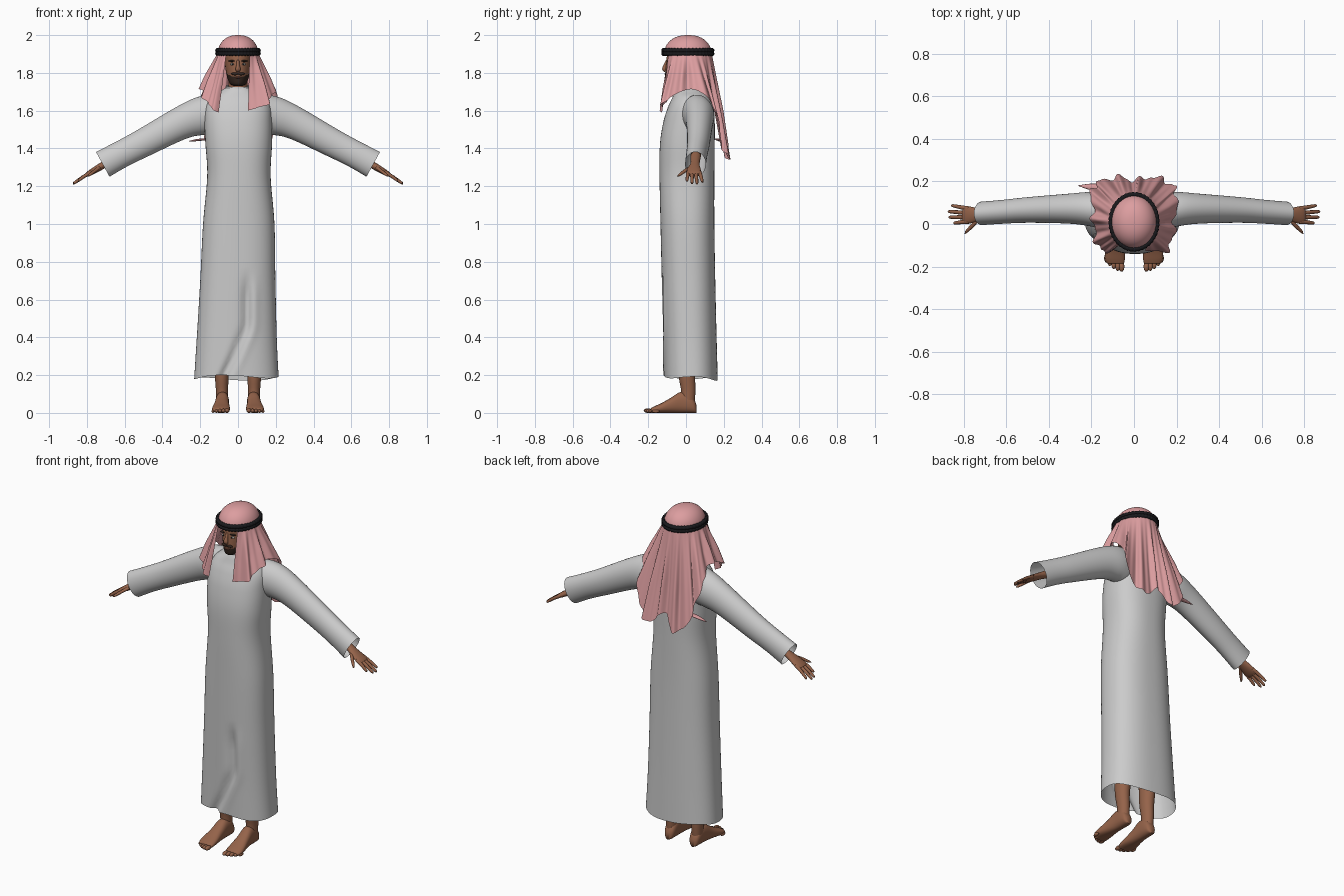
import bpy, bmesh, math
from mathutils import Vector, Matrix

default = bpy.data.objects.get("Cube")
if default:
    bpy.data.objects.remove(default, do_unlink=True)

X, Z = Vector((1, 0, 0)), Vector((0, 0, 1))


def material(name, r, g, b):
    m = bpy.data.materials.new(name)
    m.use_nodes = True
    m.diffuse_color = (r, g, b, 1)
    m.node_tree.nodes["Principled BSDF"].inputs["Base Color"].default_value = (r, g, b, 1)
    return m


cloth = material("white cloth", .6, .6, .6)
pink = material("pink cloth", .72, .34, .35)
skin = material("brown skin", .3, .125, .068)
hair = material("dark hair", .035, .02, .014)
cord = material("black cord", .01, .01, .012)
white = material("eye white", .5, .46, .42)
lip = material("lip brown", .2, .075, .05)


def finish(name, bm, *mats):
    bmesh.ops.recalc_face_normals(bm, faces=bm.faces)
    mesh = bpy.data.meshes.new(name)
    bm.to_mesh(mesh)
    bm.free()
    mesh.shade_smooth()
    for m in mats:
        mesh.materials.append(m)
    obj = bpy.data.objects.new(name, mesh)
    bpy.context.scene.collection.objects.link(obj)
    return obj


def loft(name, rings, *mats, close=True, cap=False):
    """Skin a row of equal point rings."""
    bm = bmesh.new()
    rows = [[bm.verts.new(p) for p in ring] for ring in rings]
    n = len(rows[0])
    for a, b in zip(rows, rows[1:]):
        for i in range(n if close else n - 1):
            j = (i + 1) % n
            bm.faces.new((a[i], a[j], b[j], b[i]))
    if cap:
        bm.faces.new(rows[0])
        bm.faces.new(rows[-1])
    return finish(name, bm, *mats)


def oval(c, u, v, a, b, n=24, power=2.0):
    ring = []
    for i in range(n):
        t = math.tau * i / n
        cs, sn = math.cos(t), math.sin(t)
        ring.append(Vector(c) + u * a * math.copysign(abs(cs) ** (2 / power), cs)
                    + v * b * math.copysign(abs(sn) ** (2 / power), sn))
    return ring


def spline(keys, steps):
    """Catmull-Rom through rows of numbers."""
    rows = []
    for i in range(len(keys) - 1):
        p = [keys[max(0, min(len(keys) - 1, i + k))] for k in (-1, 0, 1, 2)]
        for s in range(steps):
            t = s / steps
            rows.append([b + t * (c - a + t * (2 * a - 5 * b + 4 * c - d + t * (3 * (b - c) + d - a))) / 2
                         for a, b, c, d in zip(*p)])
    return rows + [list(keys[-1])]


def tube(name, keys, mat, side, up=None, cap=True, steps=4, power=2.0, n=24):
    """Keys are x, y, z, half width along side, half thickness."""
    pts = spline(keys, steps)
    rings = []
    for i, (x, y, z, a, b) in enumerate(pts):
        d = Vector(pts[min(i + 1, len(pts) - 1)][:3]) - Vector(pts[max(i - 1, 0)][:3])
        v = up or d.normalized().cross(side)
        rings.append(oval((x, y, z), side, v, a, b, n, power))
    return loft(name, rings, mat, cap=cap)


def blobs(name, mat, *items):
    """Ellipsoids given as centre and radii."""
    bm = bmesh.new()
    for c, r in items:
        bmesh.ops.create_uvsphere(bm, u_segments=16, v_segments=10, radius=1,
                                  matrix=Matrix.LocRotScale(Vector(c), None, Vector(r)))
    return finish(name, bm, mat)


# Long robe: height, right x, left x, front y, back y
robe_keys = [(.185, -.232, .215, -.115, .168), (.4, -.218, .205, -.12, .162),
             (.7, -.2, .198, -.128, .155), (1.0, -.185, .193, -.135, .15),
             (1.25, -.163, .173, -.14, .15), (1.42, -.172, .18, -.138, .152),
             (1.54, -.178, .18, -.12, .152), (1.62, -.172, .174, -.095, .145),
             (1.67, -.145, .145, -.072, .13), (1.7, -.1, .1, -.06, .105),
             (1.72, -.068, .068, -.05, .08)]
rings = []
for z, xr, xl, yf, yb in spline(robe_keys, 8):
    ring = oval(((xr + xl) / 2, (yf + yb) / 2, z), X, Vector((0, 1, 0)),
                (xl - xr) / 2, (yb - yf) / 2, 96, 2.4)
    hem = max(0, 1 - (z - .18) / .12)
    crease = min(1, max(0, (.74 - z) / .12))
    centre = .045 if z > .45 else .045 - .45 * (.45 - z)
    for i, p in enumerate(ring):
        angle = math.tau * i / 96
        p.z += hem * (.008 * math.sin(3 * angle + 1) - .008 * math.sin(angle))
        if p.y < 0:
            off = (p.x - centre) / .022
            p.y += crease * .024 * math.exp(-off * off)
            p.y -= crease * .006 * math.exp(-(off - 2) ** 2)
    rings.append(ring)
loft("robe", rings, cloth)
tube("collar", [(0, .015, 1.695, .08, .078), (0, .012, 1.715, .068, .066),
                (0, .01, 1.732, .064, .062)], cloth, X, cap=False)

Y = Vector((0, 1, 0))
for s, label in ((1, "left"), (-1, "right")):
    # Sleeve, open at the cuff
    tube(label + "_sleeve", [(s * .07, .05, 1.59, .07, .09), (s * .15, .06, 1.578, .083, .108),
                             (s * .21, .07, 1.568, .08, .1), (s * .31, .072, 1.53, .07, .086),
                             (s * .5, .066, 1.43, .06, .075), (s * .62, .057, 1.368, .056, .072),
                             (s * .716, .05, 1.316, .055, .075)], cloth, Y, cap=False, steps=5, n=40)
    # Hand with four fingers and a thumb
    tube(label + "_hand", [(s * .62, .052, 1.365, .028, .024), (s * .7, .048, 1.32, .024, .019),
                           (s * .74, .043, 1.296, .033, .018), (s * .785, .042, 1.27, .042, .014),
                           (s * .803, .042, 1.26, .036, .009)], skin, Y)
    for k, (tip, reach) in enumerate(((.005, .848), (.032, .87), (.058, .873), (.086, .858))):
        root = .012 + .02 * k
        drop = 1.262 - (reach - .79) * .58
        mid = (root + tip) / 2
        tube(label + "_finger_%d" % (k + 1),
             [(s * .775, root, 1.275, .011, .01), (s * (.775 + reach) / 2, mid, (1.28 + drop) / 2, .0095, .009),
              (s * (reach - .006), tip, drop + .003, .007, .007), (s * reach, tip, drop, .002, .002)],
             skin, Y, n=12)
    tube(label + "_thumb", [(s * .73, .025, 1.3, .014, .012), (s * .762, -.01, 1.278, .012, .011),
                            (s * .788, -.036, 1.258, .008, .008), (s * .795, -.045, 1.253, .002, .002)],
         skin, Y, n=12)
    # Bare leg, foot and toes
    tube(label + "_leg", [(s * .088, .01, .55, .055, .055), (s * .086, .008, .3, .042, .05),
                          (s * .086, .005, .2, .037, .044), (s * .085, .012, .12, .032, .038),
                          (s * .084, .01, .05, .03, .036)], skin, X)
    foot = []
    for y, cx, half, top in ((.056, .082, .012, .04), (.046, .082, .026, .065), (.02, .082, .033, .1),
                             (-.03, .083, .035, .11), (-.08, .086, .039, .08), (-.13, .089, .046, .052),
                             (-.165, .09, .047, .036), (-.185, .087, .04, .026)):
        foot.append((s * cx, y, top / 2, half, top / 2))
    tube(label + "_foot", foot, skin, X, up=Z, power=2.4)
    blobs(label + "_toes", skin,
          *[((s * (.058 + .0185 * k), -.2 + .0025 * k * k, .012 - .0008 * k),
             (.013 - .0012 * k, .024 - .001 * k, .012 - .0008 * k)) for k in range(5)])

# Neck and head: height, half width, front y, back y
tube("neck", [(0, .02, 1.6, .06, .055), (0, .008, 1.7, .052, .052), (0, .005, 1.8, .05, .055)], skin, X)
head_keys = [(1.73, .018, -.085, -.03), (1.743, .043, -.101, .03), (1.78, .058, -.108, .07),
             (1.82, .066, -.107, .09), (1.86, .07, -.104, .1), (1.9, .072, -.098, .105),
             (1.95, .055, -.07, .08)]
head = loft("head", [oval((0, (f + b) / 2, z), X, Y, w, (b - f) / 2, 48)
                     for z, w, f, b in spline(head_keys, 8)], skin, hair, cap=True)
for face in head.data.polygons:
    c = face.center
    if c.y < .03 and c.z < 1.782 + .6 * max(0, abs(c.x) - .035):
        face.material_index = 1
tube("nose", [(0, -.098, 1.865, .007, .008), (0, -.109, 1.84, .009, .01),
              (0, -.115, 1.82, .014, .011), (0, -.108, 1.808, .01, .006)], skin, X)
blobs("moustache", hair, *[((s * .015, -.104, 1.795), (.021, .009, .008)) for s in (1, -1)])
blobs("lips", lip, ((0, -.106, 1.776), (.017, .007, .005)))
blobs("eyes", white, *[((s * .029, -.093, 1.846), (.013, .008, .006)) for s in (1, -1)])
blobs("pupils", cord, *[((s * .028, -.099, 1.846), (.005, .0035, .005)) for s in (1, -1)])
blobs("eyebrows", hair, *[((s * .031, -.094, 1.863), (.02, .009, .0045)) for s in (1, -1)])

# Headscarf crown
crown = []
for k in range(13):
    t = k / 12 * math.pi / 2
    r = max(.002, math.cos(t) ** .85)
    crown.append(oval((0, .01, 1.9 + .1 * math.sin(t)), X, Y, .108 * r, .126 * r, 48))
loft("scarf_crown", crown, pink, cap=True)

# Headscarf drape: angle from the front, then the hem point x, y, z
drape_keys = [(35, .055, -.13, 1.6), (55, .155, -.125, 1.635), (75, .185, -.05, 1.69),
              (97, .195, .05, 1.71), (115, .2, .15, 1.62), (135, .17, .19, 1.42),
              (158, .09, .222, 1.36), (180, 0, .205, 1.43), (200, -.07, .222, 1.34),
              (222, -.16, .2, 1.42), (245, -.2, .15, 1.6), (263, -.195, .05, 1.71),
              (285, -.185, -.04, 1.69), (305, -.165, -.115, 1.64), (325, -.105, -.13, 1.59)]
columns = []
for deg, x, y, z in spline(drape_keys, 14):
    a = math.radians(deg)
    out = Vector((math.sin(a), -math.cos(a), 0))
    top = Vector((.108 * out.x, .01 + .126 * out.y, 1.905))
    hem = Vector((x, y, z))
    column = []
    for k in range(19):
        t = k / 18
        p = top.lerp(hem, t)
        fold = .011 * math.sin(a * 15) + .006 * math.sin(a * 27 + 1)
        column.append(p + out * fold * min(1, t * 1.6))
    columns.append(column)
loft("scarf_drape", columns, pink, close=False)
tube("scarf_corner", [(-.15, .17, 1.45, .02, .004), (-.21, .175, 1.445, .014, .006),
                      (-.26, .18, 1.438, .002, .002)], pink, Y, n=12)

# Doubled twisted head cord
for k, height in enumerate((1.902, 1.919)):
    rings = []
    for i in range(161):
        a = math.tau * i / 160
        out = Vector((math.cos(a), math.sin(a), 0))
        thick = .0115 + .0015 * math.sin(40 * a)
        rings.append(oval((.108 * out.x, .01 + .128 * out.y, height), out, Z, thick, thick, 10))
    loft("head_cord_%d" % (k + 1), rings, cord)
